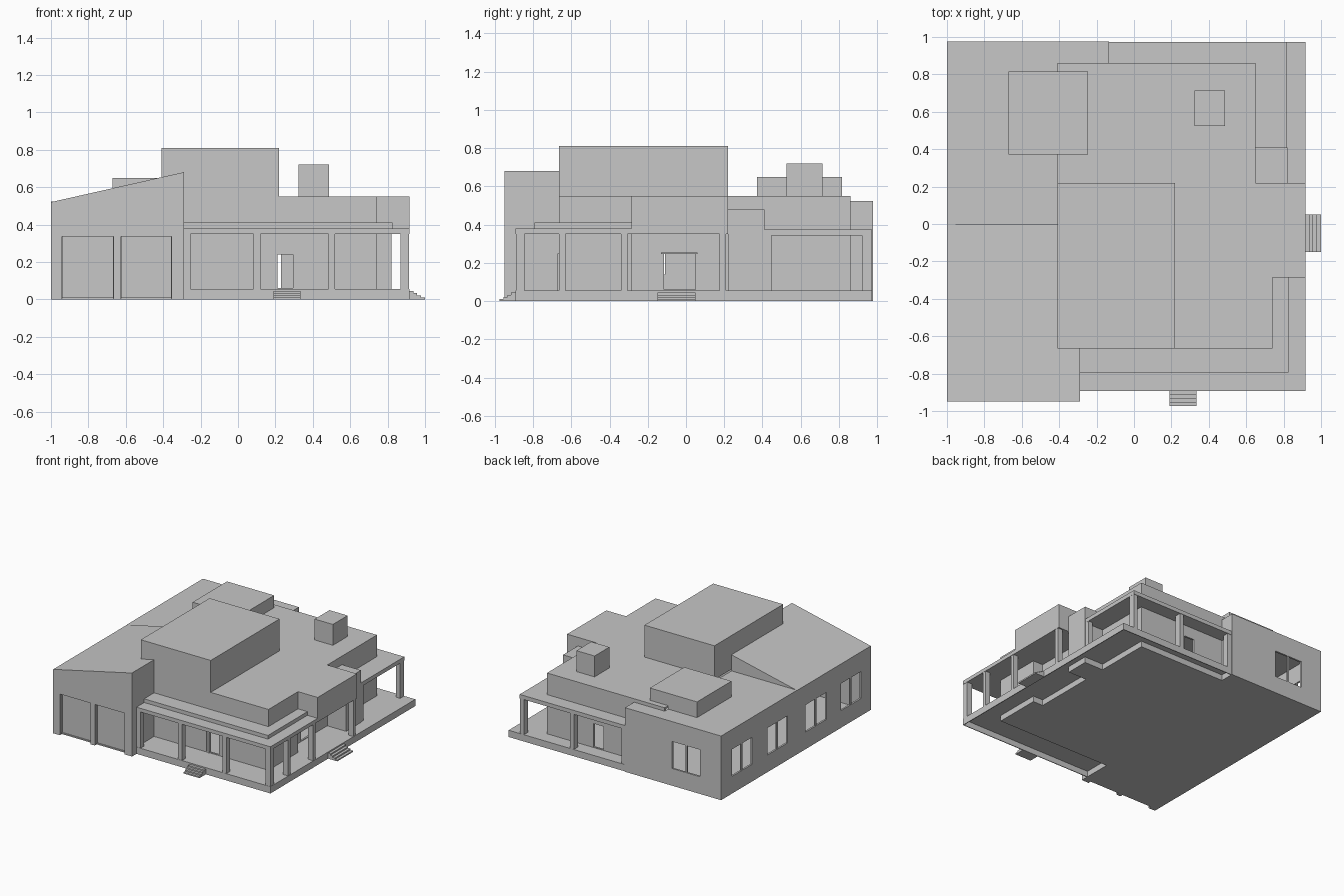
import bpy, bmesh

if "Cube" in bpy.data.objects:
    bpy.data.objects.remove(bpy.data.objects["Cube"])

grey = bpy.data.materials.new("plain_grey")
grey.diffuse_color = (0.57, 0.57, 0.57, 1)
grey.use_nodes = True
grey.node_tree.nodes["Principled BSDF"].inputs["Base Color"].default_value = grey.diffuse_color


def extrude(name, pts, vec):
    """Flat polygon pushed along a vector."""
    bm = bmesh.new()
    face = bm.faces.new([bm.verts.new(p) for p in pts])
    new = bmesh.ops.extrude_face_region(bm, geom=[face])["geom"]
    bmesh.ops.translate(bm, vec=vec, verts=[g for g in new if isinstance(g, bmesh.types.BMVert)])
    bmesh.ops.recalc_face_normals(bm, faces=bm.faces)
    me = bpy.data.meshes.new(name)
    bm.to_mesh(me)
    bm.free()
    me.materials.append(grey)
    ob = bpy.data.objects.new(name, me)
    bpy.context.collection.objects.link(ob)
    return ob


def box(name, x0, x1, y0, y1, z0, z1):
    return extrude(name, [(x0, y0, z0), (x1, y0, z0), (x1, y1, z0), (x0, y1, z0)], (0, 0, z1 - z0))


def plan(name, pts, z0, z1):
    return extrude(name, [(x, y, z0) for x, y in pts], (0, 0, z1 - z0))


def combine(ob, others, operation):
    """Boolean a list of parts into one and bake the result."""
    for c in others:
        c.hide_render = True
        m = ob.modifiers.new("bool", "BOOLEAN")
        m.operation, m.solver, m.object = operation, "EXACT", c
    bpy.context.view_layer.update()
    me = bpy.data.meshes.new_from_object(ob.evaluated_get(bpy.context.evaluated_depsgraph_get()))
    ob.modifiers.clear()
    ob.data = me
    for c in others:
        bpy.data.objects.remove(c)


def volumes(t):
    """The house volumes, shrunk by wall thickness t (0 for the outside)."""
    f = t and 0.01
    body = plan("house_shell", [(-0.41, -0.665 + t), (0.74 - t, -0.665 + t), (0.74 - t, -0.285 - t),
                                (0.65 - t, -0.285 - t), (0.65 - t, 0.86 - t), (-0.41, 0.86 - t)], f, 0.55 - t)
    # Garage wing with sloping roof
    garage = extrude("garage_wing", [(-1 + t, -0.95 + t, f), (-0.29 - t, -0.95 + t, f),
                                     (-0.29 - t, -0.95 + t, 0.68 - t), (-1 + t, -0.95 + t, 0.52 - t)],
                     (0, 0.95 - 2 * t, 0))
    return body, [
        garage,
        box("rear_wing", -1 + t, -0.135 - t, -2 * t, 0.977 - t, f, 0.522 - t),
        box("side_bay", 0.6, 0.917 - t, -0.285 + t, 0.22 - t, 0.35 + t, 0.55 - t),
        box("side_closet", 0.6, 0.82 - t, 0.22 + t, 0.41 - t, f, 0.48 - t),
        box("upper_storey", -0.41 + t, 0.22 - t, -0.665 + t, 0.22 - t, 0.48, 0.81 - t),
        box("roof_box", -0.67 + t, -0.245 - t, 0.372 + t, 0.815 - t, 0.48, 0.65 - t),
        box("chimney", 0.323 + t, 0.487 - t, 0.525 + t, 0.715 - t, 0.48, 0.72 - t)]


# House: joined volumes, hollowed, then opened for doors and windows
WZ = (0.14, 0.36)
side_win = [(-0.825, -0.565), (-0.38, -0.11), (0.12, 0.38), (0.58, 0.835)]
house, parts = volumes(0)
combine(house, parts, "UNION")
room, rooms = volumes(0.015)
combine(room, rooms, "UNION")
openings = ([(-1.1, -0.95, a, b, *WZ) for a, b in side_win]
            + [(-0.81, -0.56, 0.92, 1.1, *WZ)]
            + [(a, b, -1.1, -0.925, -0.1, 0.335) for a, b in [(-0.94, -0.665), (-0.625, -0.355)]]
            + [(0.21, 0.295, -0.8, -0.6, 0.06, 0.24),
               (0.6, 0.8, -0.115, 0.05, 0.06, 0.245),
               (0.14, 0.23, 0.8, 1, 0.06, 0.25)])
combine(house, [room] + [box("cutter", *o) for o in openings], "DIFFERENCE")

# Recessed garage doors
for a, b in [(-0.95, -0.655), (-0.635, -0.345)]:
    box("garage_door", a, b, -0.916, -0.91, 0.005, 0.345)
for x in (-0.94, -0.665, -0.625, -0.355):
    box("garage_door_jamb", x - 0.002, x + 0.002, -0.94, -0.91, 0.005, 0.337)

# Window mullions
for a, b in side_win:
    c = (a + b) / 2
    box("side_mullion", -0.998, -0.988, c - 0.008, c + 0.008, *WZ)
box("rear_mullion", -0.693, -0.677, 0.965, 0.975, *WZ)

# Door trim
box("front_window_panel", 0.12, 0.185, -0.671, -0.664, 0.065, 0.235)
box("front_door_post", 0.195, 0.21, -0.671, -0.66, 0.055, 0.25)
box("side_door_lintel", 0.64, 0.658, -0.13, 0.06, 0.245, 0.255)

# Porch deck: thin slab with a skirt, open underneath
outline = [(-0.29, -0.892), (0.917, -0.892), (0.917, 0.972), (-0.135, 0.972)]
plan("porch_floor", outline + [(-0.135, 0.86), (0.65, 0.86), (0.65, -0.285), (0.74, -0.285),
                               (0.74, -0.665), (-0.29, -0.665)], 0.047, 0.055)
plan("porch_skirt", outline + [(-0.135, 0.966), (0.911, 0.966), (0.911, -0.886), (-0.29, -0.886)], 0, 0.05)


# Porch roofs: two-tier front corner, single slab at the back
def corner_roof(name, x, y, z0, z1):
    plan(name, [(-0.29, y), (x, y), (x, -0.285), (0.74, -0.285), (0.74, -0.665), (-0.29, -0.665)], z0, z1)


corner_roof("porch_roof", 0.917, -0.892, 0.35, 0.38)
corner_roof("porch_roof_upper", 0.825, -0.793, 0.38, 0.41)
plan("rear_porch_roof", [(0.817, 0.41), (0.817, 0.973), (-0.135, 0.973), (-0.135, 0.86),
                         (0.65, 0.86), (0.65, 0.41)], 0.342, 0.374)

# Porch posts: low corner, width and depth
front_row = [(x, -0.89, 0.036, 0.045) for x in (-0.29, 0.084, 0.483)] + [(0.87, -0.89, 0.045, 0.045)]
right_row = [(0.87, y, 0.045, 0.032) for y in (-0.663, -0.339, 0.176)]
rear_row = [(x, 0.92, 0.036, 0.05) for x in (0.78, 0.33, -0.133)] + [(0.78, 0.41, 0.036, 0.036)]
for x, y, w, d in front_row + right_row + rear_row:
    box("porch_post", x, x + w, y, y + d, 0.05, 0.352)

# Entry steps
for i in range(4):
    z = 0.011 * (i + 1)
    box("front_step", 0.19, 0.335, -0.974 + 0.02 * i, -0.89, 0, z)
    box("side_step", 0.915, 1.0 - 0.021 * i, -0.15, 0.05, 0, z)
